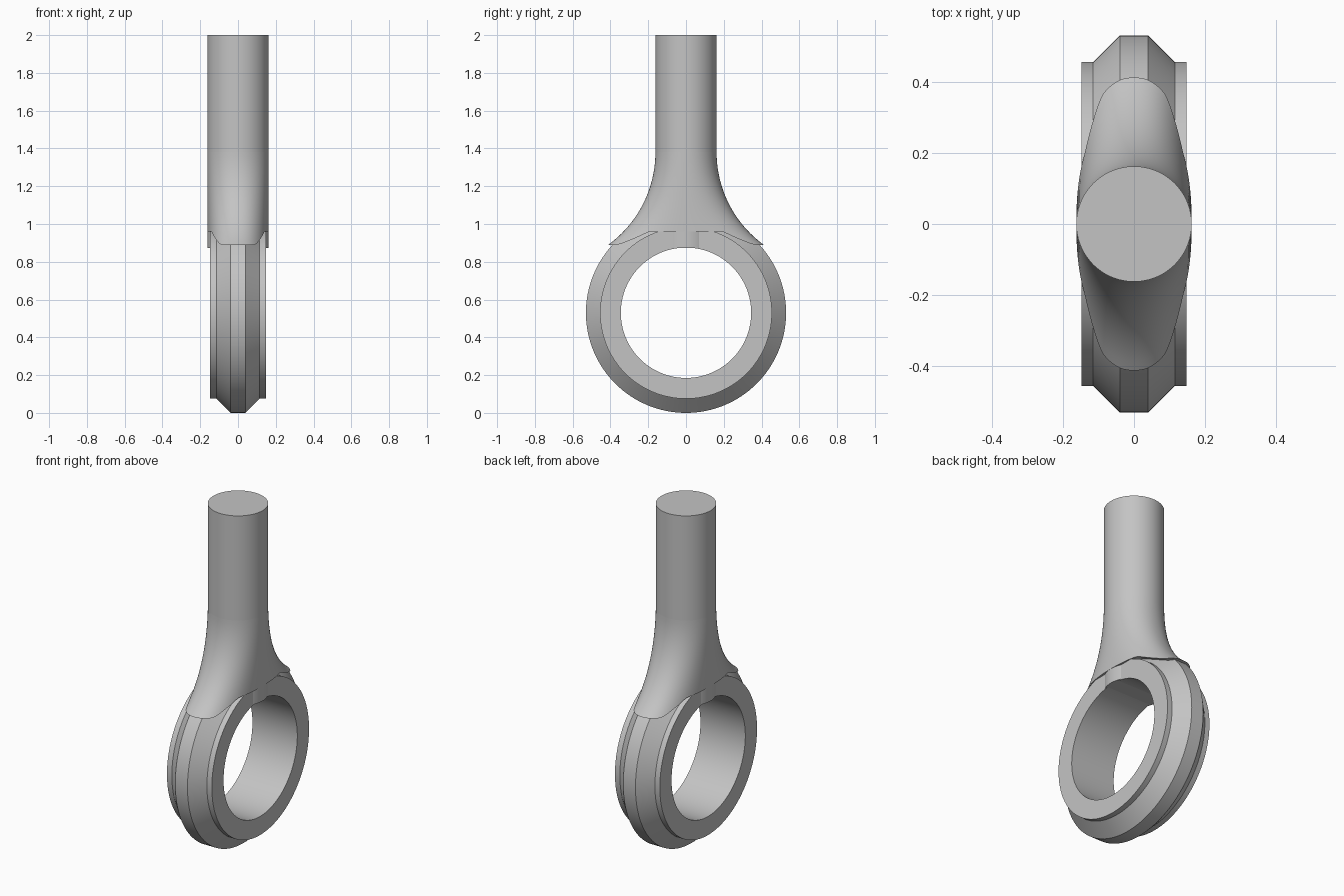
import bpy, bmesh, math

cube = bpy.data.objects.get("Cube")
if cube:
    bpy.data.objects.remove(cube)

steel = bpy.data.materials.new("grey_steel")
steel.use_nodes = True
GREY = (0.55, 0.55, 0.55, 1)
steel.diffuse_color = GREY
steel.node_tree.nodes["Principled BSDF"].inputs["Base Color"].default_value = GREY

SHANK_R, RING_Z, FLARE_TOP, ARC_R = 0.162, 0.53, 1.38, 0.606


def finish(name, bm, angle=30):
    """Turn a bmesh into a smooth-shaded steel object."""
    bmesh.ops.recalc_face_normals(bm, faces=bm.faces)
    mesh = bpy.data.meshes.new(name)
    bm.to_mesh(mesh)
    bm.free()
    mesh.materials.append(steel)
    obj = bpy.data.objects.new(name, mesh)
    bpy.context.collection.objects.link(obj)
    bpy.ops.object.select_all(action="DESELECT")
    obj.select_set(True)
    bpy.context.view_layer.objects.active = obj
    bpy.ops.object.shade_smooth_by_angle(angle=math.radians(angle))
    return obj


def loft(bm, rows, close_rows=False):
    """Skin a list of closed vertex loops with quads."""
    pairs = list(zip(rows, rows[1:]))
    if close_rows:
        pairs.append((rows[-1], rows[0]))
    for a, b in pairs:
        n = len(a)
        for i in range(n):
            j = (i + 1) % n
            bm.faces.new((a[i], a[j], b[j], b[i]))


# Eye ring: chamfered profile (x, radius) turned about the x axis
half = [(0.04, 0.53), (0.115, 0.455), (0.147, 0.455), (0.147, 0.345)]
profile = half + [(-x, r) for x, r in reversed(half)]
bm = bmesh.new()
SEG = 128
rows = []
for k in range(SEG):
    a = math.tau * k / SEG
    rows.append([bm.verts.new((x, r * math.sin(a), RING_Z + r * math.cos(a)))
                 for x, r in profile])
loft(bm, rows, close_rows=True)
finish("eye_ring", bm)

# Round shank, running down to the top of the eye
bm = bmesh.new()
N = 96
rows = [[bm.verts.new((SHANK_R * math.cos(math.tau * i / N),
                       SHANK_R * math.sin(math.tau * i / N), z))
         for i in range(N)] for z in (0.872, 2.0)]
loft(bm, rows)
for row in rows:
    bm.faces.new(row)
finish("shank", bm)


# Flared neck: circle blending into a long oval that saddles the ring
def half_depth(z):
    d = FLARE_TOP - z
    return SHANK_R + ARC_R - math.sqrt(ARC_R ** 2 - d * d)


def bottom_height(y):
    t = min(max((abs(y) - 0.19) / 0.11, 0), 1)
    return 0.96 - 0.07 * t


def signed_power(v, p):
    return math.copysign(abs(v) ** p, v) if abs(v) > 1e-9 else 0.0


bm = bmesh.new()
LEVELS = 24
rows = []
for k in range(LEVELS + 1):
    f = k / LEVELS
    row = []
    for i in range(N):
        a = math.tau * i / N
        low = bottom_height(0.35 * math.sin(a))
        z = FLARE_TOP + (low - FLARE_TOP) * f
        p = 2 / (2 + 0.3 * f)
        row.append(bm.verts.new((SHANK_R * signed_power(math.cos(a), p),
                                 half_depth(z) * signed_power(math.sin(a), p), z)))
    rows.append(row)
loft(bm, rows)
bm.faces.new(rows[0])

# Underside of the neck, closed in strips across its width
base = rows[-1]
quarter = N // 4
for i in range(-quarter, quarter):
    strip = []
    for v in (base[i % N], base[(i + 1) % N],
              base[(N // 2 - i - 1) % N], base[(N // 2 - i) % N]):
        if v not in strip:
            strip.append(v)
    bm.faces.new(strip)
finish("flared_neck", bm)
